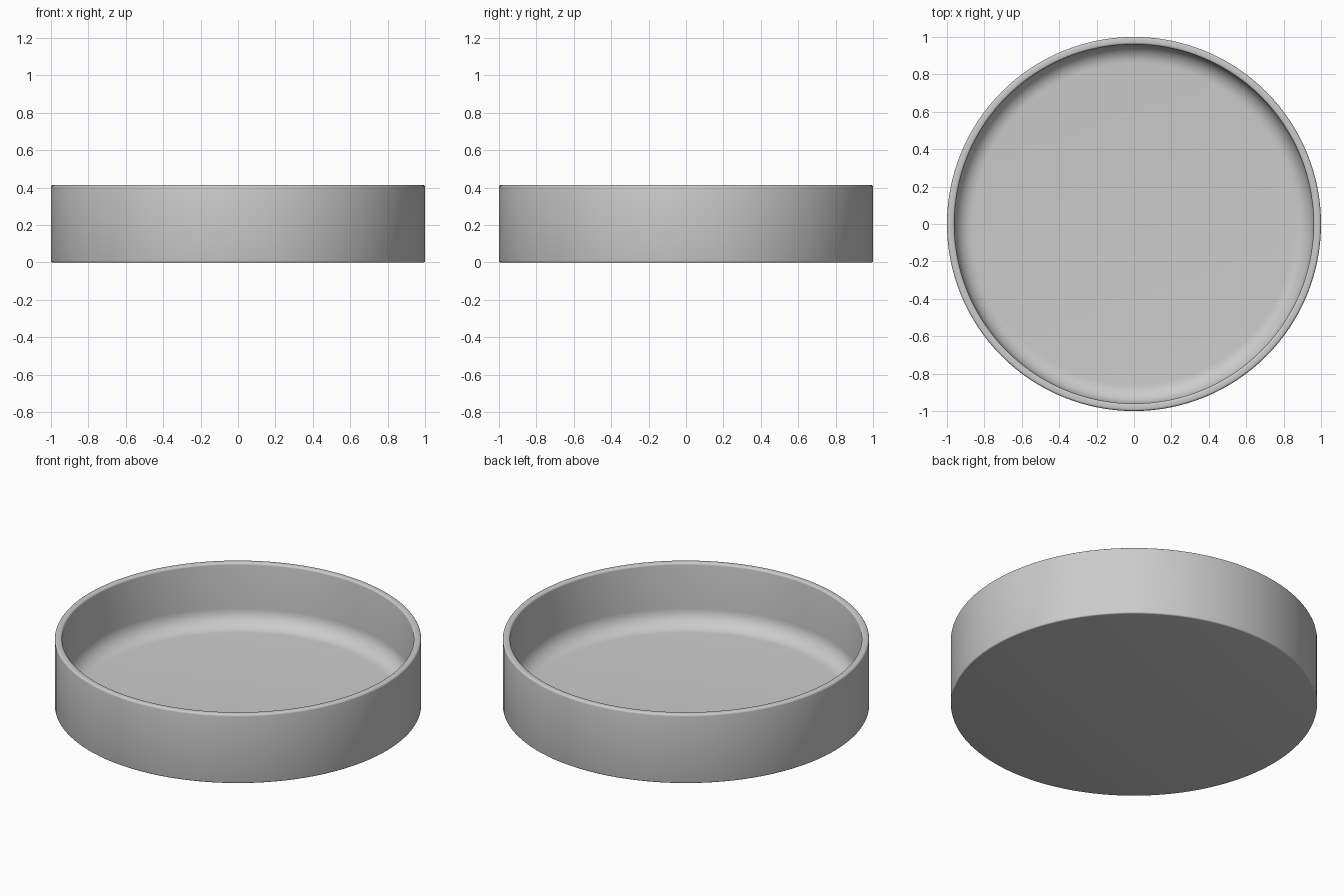
import bpy, bmesh
from math import pi, cos, sin, radians

if "Cube" in bpy.data.objects:
    bpy.data.objects.remove(bpy.data.objects["Cube"])

SEGS = 128
R, H, WALL, FLOOR = 1.0, 0.415, 0.04, 0.042


def arc(cx, cz, r, a0, a1, n):
    """Points of an arc in the r/z plane, angles in degrees."""
    return [(cx + r * cos(radians(a0 + (a1 - a0) * i / n)),
             cz + r * sin(radians(a0 + (a1 - a0) * i / n))) for i in range(n + 1)]


def lathe(name, profile):
    """Revolve a profile round z and cap both of its open ends."""
    bm = bmesh.new()
    rings = [[bm.verts.new((r * cos(2 * pi * i / SEGS), r * sin(2 * pi * i / SEGS), z))
              for i in range(SEGS)] for r, z in profile]
    for a, b in zip(rings, rings[1:]):
        for i in range(SEGS):
            j = (i + 1) % SEGS
            bm.faces.new((a[i], a[j], b[j], b[i]))
    bm.faces.new(rings[0][::-1])
    bm.faces.new(rings[-1])
    bmesh.ops.recalc_face_normals(bm, faces=bm.faces)
    mesh = bpy.data.meshes.new(name)
    bm.to_mesh(mesh)
    bm.free()
    obj = bpy.data.objects.new(name, mesh)
    bpy.context.collection.objects.link(obj)
    return obj


# Underside edge, outer wall, rounded rim, inner wall, coved floor
foot, lip, cove = 0.008, 0.012, 0.1
profile = arc(R - foot, foot, foot, -90, 0, 3)
profile += arc(R - lip, H - lip, lip, 0, 90, 4)
profile += arc(R - WALL + lip, H - lip, lip, 90, 180, 4)
profile += arc(R - WALL - cove, FLOOR + cove, cove, 0, -90, 10)
dish = lathe("round_dish", profile)

bpy.context.view_layer.objects.active = dish
dish.select_set(True)
bpy.ops.object.shade_smooth_by_angle(angle=radians(35))
